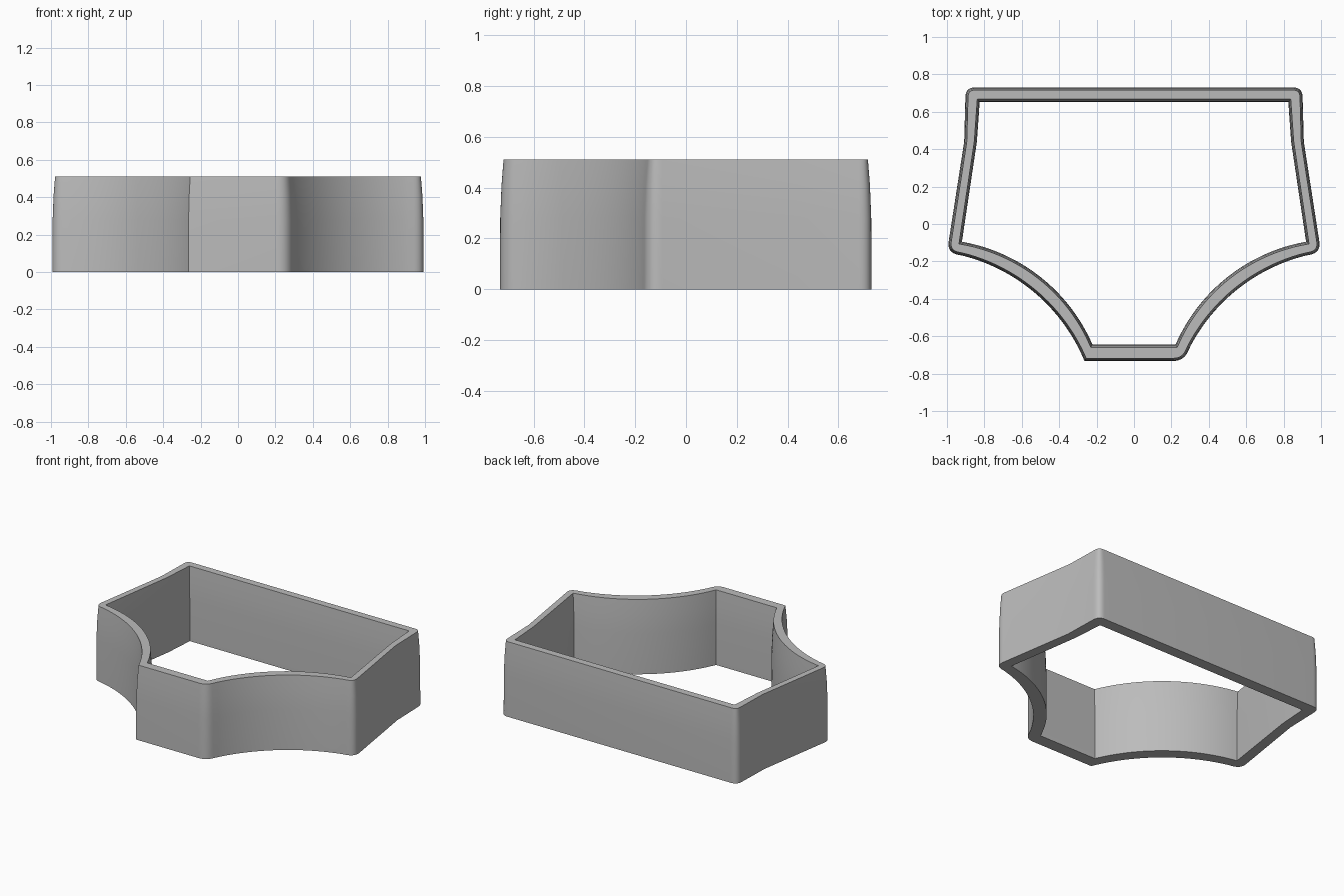
import bpy, bmesh, math
from mathutils import Vector

cube = bpy.data.objects.get("Cube")
if cube:
    bpy.data.objects.remove(cube, do_unlink=True)

HEIGHT = 0.51

metal = bpy.data.materials.new("plain_grey")
metal.use_nodes = True
grey = (0.5, 0.5, 0.5, 1)
metal.diffuse_color = grey
metal.node_tree.nodes["Principled BSDF"].inputs["Base Color"].default_value = grey


def bow(a, b, sag, steps):
    """Points of a circular arc from a to b, bulging by sag to the left of a-b."""
    a, b = Vector(a), Vector(b)
    half = (b - a).length / 2
    along = (b - a).normalized()
    side = Vector((-along.y, along.x))
    radius = (half * half + sag * sag) / (2 * sag)
    centre = (a + b) / 2 + side * (sag - radius)
    reach = math.asin(half / radius)
    angles = [reach * (2 * i / steps - 1) for i in range(steps + 1)]
    return [centre + side * radius * math.cos(t) + along * radius * math.sin(t)
            for t in angles]


def round_corners(points, radii, steps=8):
    """Replace each corner that has a radius by a small curve."""
    out = []
    for i, p in enumerate(points):
        r = radii.get(i, 0)
        if not r:
            out.append(p)
            continue
        start = p + (points[i - 1] - p).normalized() * r
        end = p + (points[(i + 1) % len(points)] - p).normalized() * r
        for k in range(steps + 1):
            t = k / steps
            out.append(start * (1 - t) ** 2 + p * 2 * t * (1 - t) + end * t * t)
    return out


def offset(points, d):
    """Move a counter-clockwise outline inward by d."""
    out = []
    for i, p in enumerate(points):
        u = (p - points[i - 1]).normalized()
        v = (points[(i + 1) % len(points)] - p).normalized()
        n1, n2 = Vector((-u.y, u.x)), Vector((-v.y, v.x))
        out.append(p + (n1 + n2) * d / (1 + n1.dot(n2)))
    return out


def outline(front, waist, bend, back, sag, steps):
    """Closed counter-clockwise outline: front edge, hollow flanks, sides, back."""
    right_arc = bow(front, waist, sag, steps)
    half = right_arc + [Vector(bend), Vector(back)]
    mirrored = [Vector((-p.x, p.y)) for p in reversed(half)]
    return half + mirrored


STEPS = 32
outer = outline((0.265, -0.732), (1.0, -0.152), (0.908, 0.44), (0.9, 0.73), 0.122, STEPS)
inner = outline((0.222, -0.645), (0.92, -0.095), (0.84, 0.44), (0.825, 0.653), 0.112, STEPS)

# Outer corners are rounded, except the crisp one at the front right
last = len(outer) - 1
# The arc points next to a rounded corner are dropped to leave room for it
skip = {1, 2, STEPS - 2, STEPS - 1, last - STEPS + 1, last - STEPS + 2}
kept = [i for i in range(len(outer)) if i not in skip]
sizes = {0: 0.055, STEPS: 0.06, STEPS + 2: 0.05,
         last - STEPS - 2: 0.05, last - STEPS: 0.06}
outer = round_corners([outer[i] for i in kept],
                      {kept.index(i): r for i, r in sizes.items()})

# Wall lofted from level rings, thinning gently towards the rim
levels = [(0, 0), (0.55, 0.001), (0.8, 0.006), (1, 0.014)]
bm = bmesh.new()


def ring(points, z):
    return [bm.verts.new((p.x, p.y, z)) for p in points]


def skin(rings):
    for low, high in zip(rings, rings[1:]):
        for i in range(len(low)):
            bm.faces.new((low[i - 1], low[i], high[i], high[i - 1]))


outer_rings = [ring(offset(outer, d), f * HEIGHT) for f, d in levels]
inner_rings = [ring(offset(inner, -d), f * HEIGHT) for f, d in levels]
skin(outer_rings)
skin(inner_rings)

# Flat rim and underside bridge the two outlines
for level in (0, -1):
    edges = []
    for loop in (outer_rings[level], inner_rings[level]):
        edges += [bm.edges.get((loop[i - 1], loop[i])) for i in range(len(loop))]
    bmesh.ops.triangle_fill(bm, edges=edges, use_beauty=True)

bmesh.ops.recalc_face_normals(bm, faces=bm.faces)
mesh = bpy.data.meshes.new("cutter_wall")
bm.to_mesh(mesh)
bm.free()
mesh.materials.append(metal)
wall = bpy.data.objects.new("cutter_wall", mesh)
bpy.context.collection.objects.link(wall)
bpy.context.view_layer.objects.active = wall
wall.select_set(True)
bpy.ops.object.shade_smooth_by_angle(angle=math.radians(30))
